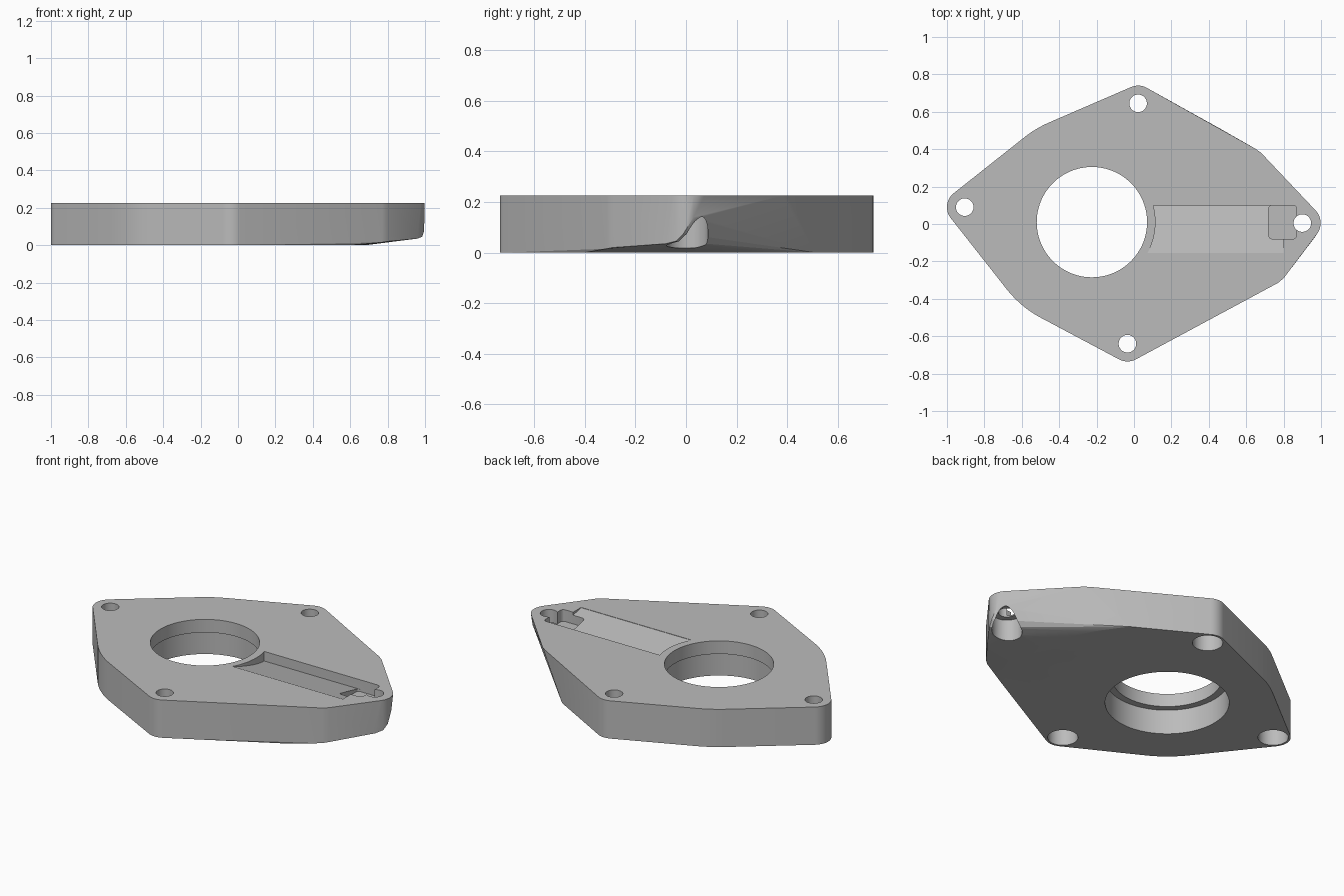
import bpy, bmesh, math

cube = bpy.data.objects.get("Cube")
if cube:
    bpy.data.objects.remove(cube, do_unlink=True)

TOP, LEDGE = 0.225, 0.147
BORE = (-0.225, 0.01)
TIP = (0.9, 0.005)
HOLES = [(0.022, 0.645), (-0.905, 0.09), (-0.035, -0.64)]

grey = bpy.data.materials.new("plain grey")
grey.use_nodes = True
colour = (0.5, 0.5, 0.5, 1)
grey.diffuse_color = colour
grey.node_tree.nodes["Principled BSDF"].inputs["Base Color"].default_value = colour


def hull(name, points):
    """Solid wrapped tightly round the points."""
    bm = bmesh.new()
    for p in points:
        bm.verts.new(p)
    bmesh.ops.remove_doubles(bm, verts=bm.verts[:], dist=0.0005)
    res = bmesh.ops.convex_hull(bm, input=bm.verts[:])
    loose = [v for v in bm.verts if not v.link_faces]
    bmesh.ops.delete(bm, geom=loose, context='VERTS')
    bmesh.ops.dissolve_limit(bm, angle_limit=0.001, verts=bm.verts[:], edges=bm.edges[:])
    bmesh.ops.recalc_face_normals(bm, faces=bm.faces[:])
    mesh = bpy.data.meshes.new(name)
    bm.to_mesh(mesh)
    bm.free()
    obj = bpy.data.objects.new(name, mesh)
    mesh.materials.append(grey)
    bpy.context.collection.objects.link(obj)
    return obj


def ring(centre, radius, z, steps=64):
    turn = 2 * math.pi / steps
    return [(centre[0] + radius * math.cos(i * turn),
             centre[1] + radius * math.sin(i * turn), z) for i in range(steps)]


def cylinder(centre, radius, low, high, steps=64):
    return hull("cutter", ring(centre, radius, low, steps) + ring(centre, radius, high, steps))


def cut(target, cutter):
    """Subtract the cutter and discard it."""
    mod = target.modifiers.new("cut", 'BOOLEAN')
    mod.operation = 'DIFFERENCE'
    mod.solver = 'EXACT'
    mod.object = cutter
    bpy.context.view_layer.objects.active = target
    bpy.ops.object.modifier_apply(modifier=mod.name)
    bpy.data.objects.remove(cutter, do_unlink=True)


# Plate: rounded lugs round each bolt hole, wrapped round the broad central boss
points = []
for z in (0, TOP):
    points += ring(BORE, 0.58, z, 96)
    for hole in HOLES:
        points += ring(hole, 0.095, z, 48)
points += ring(TIP, 0.098, TOP, 48)
points += [(0.65, 0.402, TOP), (0.68, 0.38, TOP), (0.77, -0.315, TOP), (0.80, -0.29, TOP)]

# Underside sculpted away towards the tip
points += [(0.46, 0.51, 0), (0.58, 0.34, 0), (0.66, 0.18, 0), (0.685, 0.04, 0),
           (0.68, -0.12, 0), (0.65, -0.28, 0), (0.6, -0.4, 0)]
points += [(0.77, -0.315, 0.015), (0.80, -0.29, 0.02), (0.96, -0.08, 0.035),
           (0.985, -0.04, 0.045), (0.995, -0.01, 0.075), (0.99, 0.03, 0.14)]
plate = hull("flange_plate", points)

# Stepped central bore and counterbored bolt holes
cut(plate, cylinder(BORE, 0.335, -0.1, LEDGE, 96))
cut(plate, cylinder(BORE, 0.295, 0.1, 0.4, 96))
for hole in HOLES + [TIP]:
    cut(plate, cylinder(hole, 0.082, -0.1, LEDGE, 48))
    cut(plate, cylinder(hole, 0.047, 0.1, 0.4, 48))

# Pocket with a floor sloping down to the back, and an arc end around the bore
section = [(-0.155, TOP - 0.002), (0.1, 0.168), (0.1, 0.3), (-0.155, 0.3)]
pocket = hull("cutter", [(x, y, z) for x in (0.0, 0.8) for y, z in section])
cut(pocket, cylinder(BORE, 0.34, 0, 0.5, 96))
cut(plate, pocket)

# Small deep recess with rounded corners beside the tip hole
recess = []
for x in (0.74, 0.85):
    for y in (-0.06, 0.08):
        for z in (0.155, 0.3):
            recess += ring((x, y), 0.02, z, 16)
cut(plate, hull("cutter", recess))

# Smooth curved walls, sharp rims
bpy.ops.object.select_all(action='DESELECT')
plate.select_set(True)
bpy.context.view_layer.objects.active = plate
bpy.ops.object.shade_smooth_by_angle(angle=math.radians(20))
